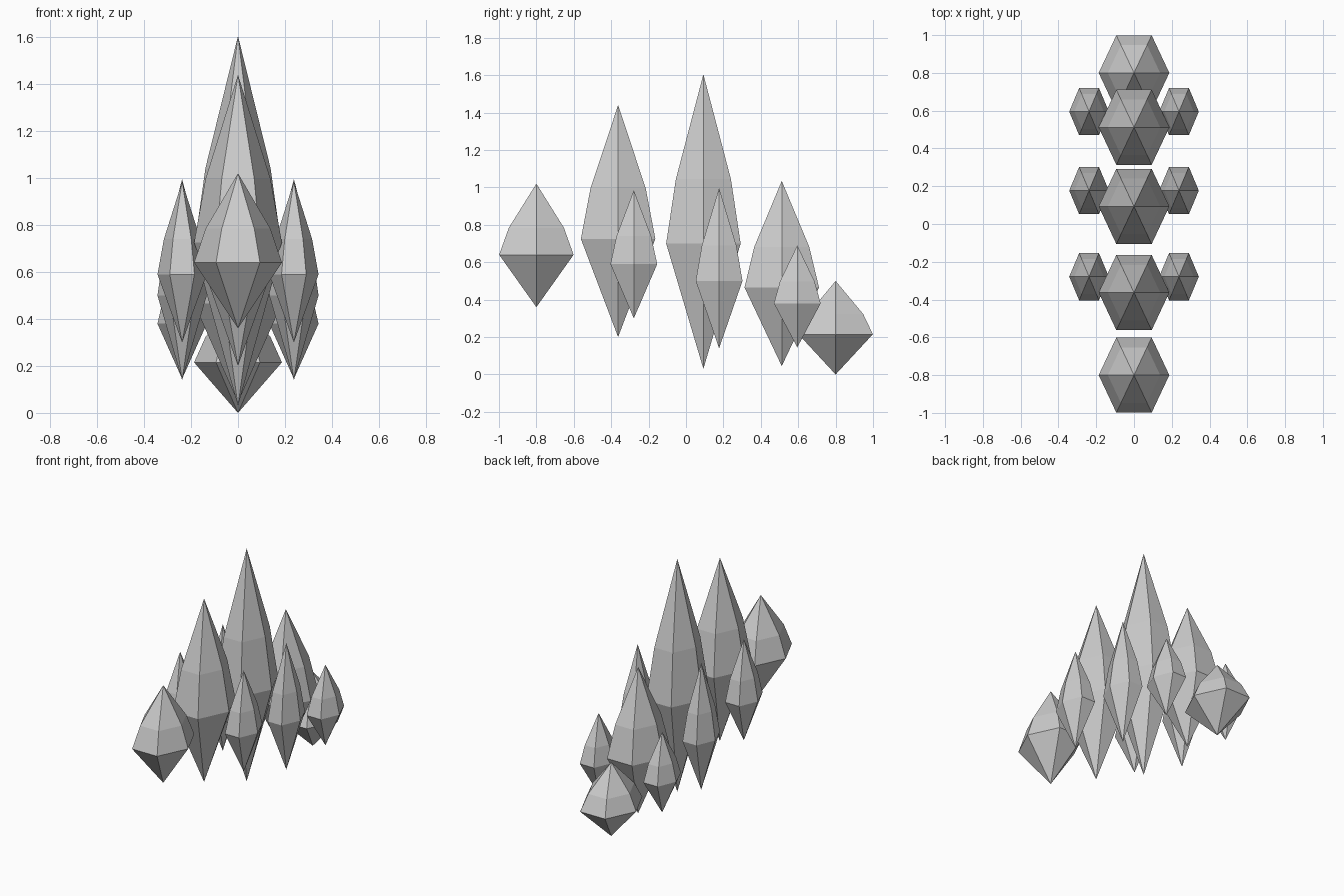
import bpy, bmesh
from math import cos, sin, pi

if "Cube" in bpy.data.objects:
    bpy.data.objects.remove(bpy.data.objects["Cube"])

SIDES = 6


def crystal(name, x, y, bottom, waist, top, rx, ry):
    """Six-sided crystal: lower point, wide waist, slightly bulged shoulder, upper point."""
    bm = bmesh.new()

    def ring(z, k):
        verts = []
        for i in range(SIDES):
            a = 2 * pi * i / SIDES
            verts.append(bm.verts.new((x + k * rx * cos(a),
                                       y + k * ry * sin(a) / sin(pi / 3), z)))
        return verts

    low = bm.verts.new((x, y, bottom))
    high = bm.verts.new((x, y, top))
    wide = ring(waist, 1.0)
    shoulder = ring(waist + 0.38 * (top - waist), 0.74)
    for i in range(SIDES):
        j = (i + 1) % SIDES
        bm.faces.new((low, wide[j], wide[i]))
        bm.faces.new((wide[i], wide[j], shoulder[j], shoulder[i]))
        bm.faces.new((shoulder[i], shoulder[j], high))
    mesh = bpy.data.meshes.new(name)
    bm.to_mesh(mesh)
    bm.free()
    bpy.context.collection.objects.link(bpy.data.objects.new(name, mesh))


# Central row: y, bottom, waist, top
for n, (y, b, w, t) in enumerate([(-0.80, 0.36, 0.64, 1.02),
                                  (-0.363, 0.20, 0.725, 1.44),
                                  (0.093, 0.03, 0.70, 1.605),
                                  (0.512, 0.045, 0.465, 1.035),
                                  (0.80, 0.0, 0.215, 0.50)], 1):
    crystal(f"centre_crystal_{n}", 0, y, b, w, t, 0.187, 0.199)

# Smaller crystals mirrored on both sides
for n, (y, b, w, t) in enumerate([(-0.279, 0.30, 0.59, 0.985),
                                  (0.177, 0.14, 0.50, 0.997),
                                  (0.595, 0.145, 0.38, 0.69)], 1):
    for side, s in (("left", -1), ("right", 1)):
        crystal(f"{side}_crystal_{n}", s * 0.238, y, b, w, t, 0.105, 0.125)
